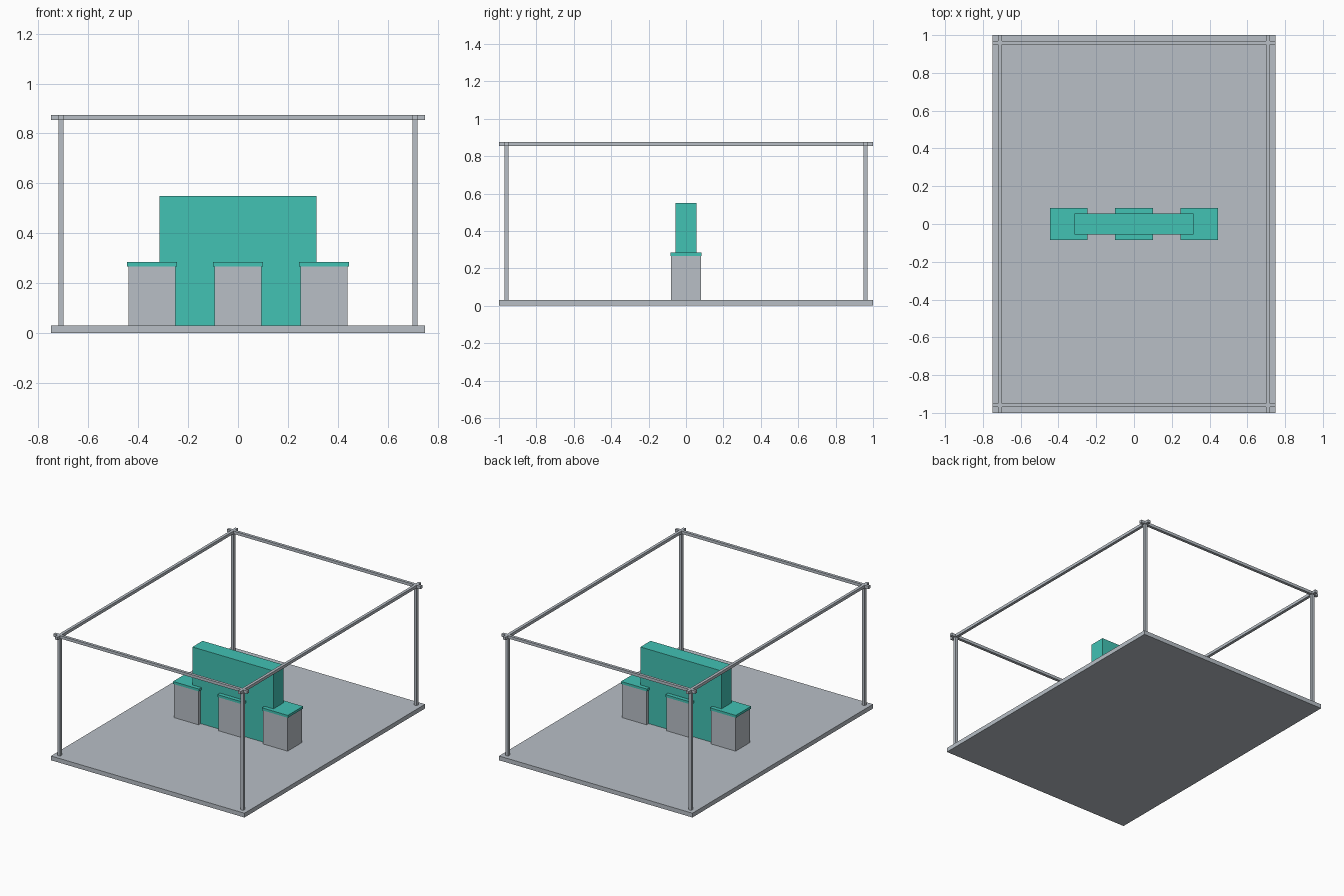
import bpy

if "Cube" in bpy.data.objects:
    bpy.data.objects.remove(bpy.data.objects["Cube"])


def material(name, color):
    m = bpy.data.materials.new(name)
    m.diffuse_color = (*color, 1.0)
    m.use_nodes = True
    m.node_tree.nodes["Principled BSDF"].inputs["Base Color"].default_value = m.diffuse_color
    return m


GREY = material("pale_grey", (0.479, 0.521, 0.565))
TEAL = material("teal", (0.054, 0.539, 0.456))


def box(name, lo, hi, mat):
    """Axis-aligned box between two corners."""
    centre = [(a + b) / 2 for a, b in zip(lo, hi)]
    bpy.ops.mesh.primitive_cube_add(size=1, location=centre)
    ob = bpy.context.object
    ob.name = name
    ob.scale = [b - a for a, b in zip(lo, hi)]
    bpy.ops.object.transform_apply(location=False, rotation=False, scale=True)
    ob.data.materials.append(mat)
    return ob


FLOOR = 0.03
TOP = 0.875
R = 0.01          # half thickness of frame bars
PX, PY = 0.71, 0.96

# Floor slab
box("floor_slab", (-0.75, -1, 0), (0.75, 1, FLOOR), GREY)

# Corner posts
for sx in (-1, 1):
    for sy in (-1, 1):
        x, y = sx * PX, sy * PY
        box("corner_post", (x - R, y - R, FLOOR), (x + R, y + R, TOP), GREY)

# Top rails, running past the posts
for s in (-1, 1):
    x, y = s * PX, s * PY
    box("side_rail", (x - R, -1, TOP - 2 * R), (x + R, 1, TOP), GREY)
    box("cross_rail", (-0.75, y - R, TOP - 2 * R), (0.75, y + R, TOP), GREY)

# Central wall panel
box("wall_panel", (-0.314, -0.056, FLOOR), (0.314, 0.056, 0.55), TEAL)

# Three counters with overhanging tops
for x in (-0.345, 0, 0.345):
    box("counter", (x - 0.095, -0.079, FLOOR), (x + 0.095, 0.079, 0.267), GREY)
    box("counter_top", (x - 0.1, -0.084, 0.267), (x + 0.1, 0.084, 0.284), TEAL)
